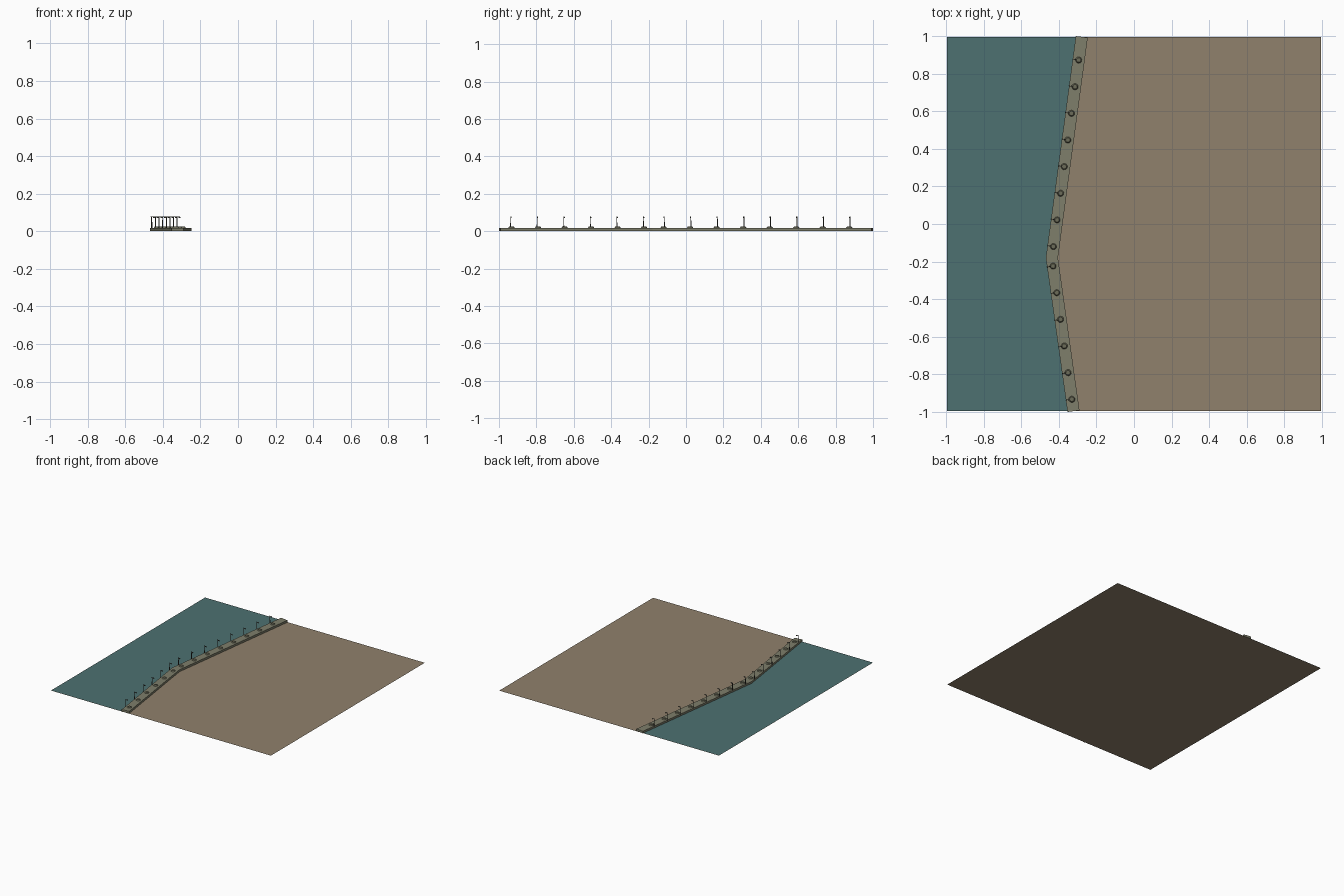
import bpy, bmesh, math
from mathutils import Vector, Matrix

if "Cube" in bpy.data.objects:
    bpy.data.objects.remove(bpy.data.objects["Cube"])

HALF = 0.996          # ground half size
W = 0.032             # walkway half width
TOP = 0.018           # walkway top height
NORTH, BEND, SOUTH = Vector((-0.278, HALF)), Vector((-0.437, -0.18)), Vector((-0.322, -HALF))


def material(name, rgb):
    m = bpy.data.materials.new(name)
    m.diffuse_color = (*rgb, 1)
    m.use_nodes = True
    m.node_tree.nodes["Principled BSDF"].inputs["Base Color"].default_value = m.diffuse_color
    return m


SAND = material("sand", (0.28, 0.22, 0.15))
WATER = material("water", (0.075, 0.165, 0.165))
STONE = material("stone", (0.21, 0.21, 0.145))
METAL = material("metal", (0.07, 0.07, 0.055))
BOWL = material("planter", (0.15, 0.15, 0.10))


def finish(bm, name, mat):
    me = bpy.data.meshes.new(name)
    bm.to_mesh(me)
    bm.free()
    ob = bpy.data.objects.new(name, me)
    me.materials.append(mat)
    bpy.context.collection.objects.link(ob)
    return ob


def slab(name, outline, z, height, mat):
    bm = bmesh.new()
    face = bm.faces.new([bm.verts.new((x, y, z)) for x, y in outline])
    if height:
        ext = bmesh.ops.extrude_face_region(bm, geom=[face])
        verts = [v for v in ext["geom"] if isinstance(v, bmesh.types.BMVert)]
        bmesh.ops.translate(bm, vec=(0, 0, height), verts=verts)
    bmesh.ops.recalc_face_normals(bm, faces=bm.faces)
    if not height:
        for f in bm.faces:
            f.normal_update()
            if f.normal.z < 0:
                f.normal_flip()
    return finish(bm, name, mat)


def seaward(a, b):
    d = (b - a).normalized()
    return Vector((-d.y, d.x))


# flat ground and the water sheet lying on it
slab("sand_ground", [(-HALF, -HALF), (HALF, -HALF), (HALF, HALF), (-HALF, HALF)], 0, 0, SAND)
slab("water", [(-HALF, -HALF), SOUTH, BEND, NORTH, (-HALF, HALF)], 0.002, 0, WATER)

# bent sea wall walkway with a mitred corner
n1, n2 = seaward(SOUTH, BEND), seaward(BEND, NORTH)
mitre = (n1 + n2).normalized()
mitre /= mitre.dot(n1)
slab("walkway", [SOUTH - n1 * W, BEND - mitre * W, NORTH - n2 * W,
                 NORTH + n2 * W, BEND + mitre * W, SOUTH + n1 * W], 0.001, TOP - 0.001, STONE)


def box(bm, center, size):
    bmesh.ops.create_cube(bm, size=1, matrix=Matrix.Translation(center) @ Matrix.Diagonal((*size, 1)))


def lamp_and_planter(i, pos, n):
    turn = Matrix.Translation((pos.x, pos.y, 0)) @ Matrix.Rotation(math.atan2(-n.y, -n.x), 4, 'Z')
    # post on the seaward edge, arm and head reaching inward
    bm = bmesh.new()
    bmesh.ops.create_cone(bm, cap_ends=True, segments=6, radius1=0.003, radius2=0.002, depth=0.066,
                          matrix=Matrix.Translation((-0.030, 0, 0.043)))
    box(bm, (-0.024, 0, 0.076), (0.020, 0.003, 0.003))
    box(bm, (-0.017, 0, 0.073), (0.009, 0.006, 0.005))
    bm.transform(turn)
    finish(bm, f"lamp_post_{i}", METAL)
    # low round planter on the paving
    bm = bmesh.new()
    bmesh.ops.create_cone(bm, cap_ends=True, segments=10, radius1=0.018, radius2=0.012, depth=0.008,
                          matrix=Matrix.Translation((0, 0, TOP + 0.003)))
    bm.transform(turn)
    finish(bm, f"planter_{i}", BOWL)


# evenly spaced rows along both stretches
rows = [(SOUTH, BEND, n1, -0.933, 6), (BEND, NORTH, n2, -0.12, 8)]
i = 0
for a, b, n, y0, count in rows:
    for k in range(count):
        y = y0 + 0.1418 * k
        lamp_and_planter(i, a.lerp(b, (y - a.y) / (b.y - a.y)), n)
        i += 1
